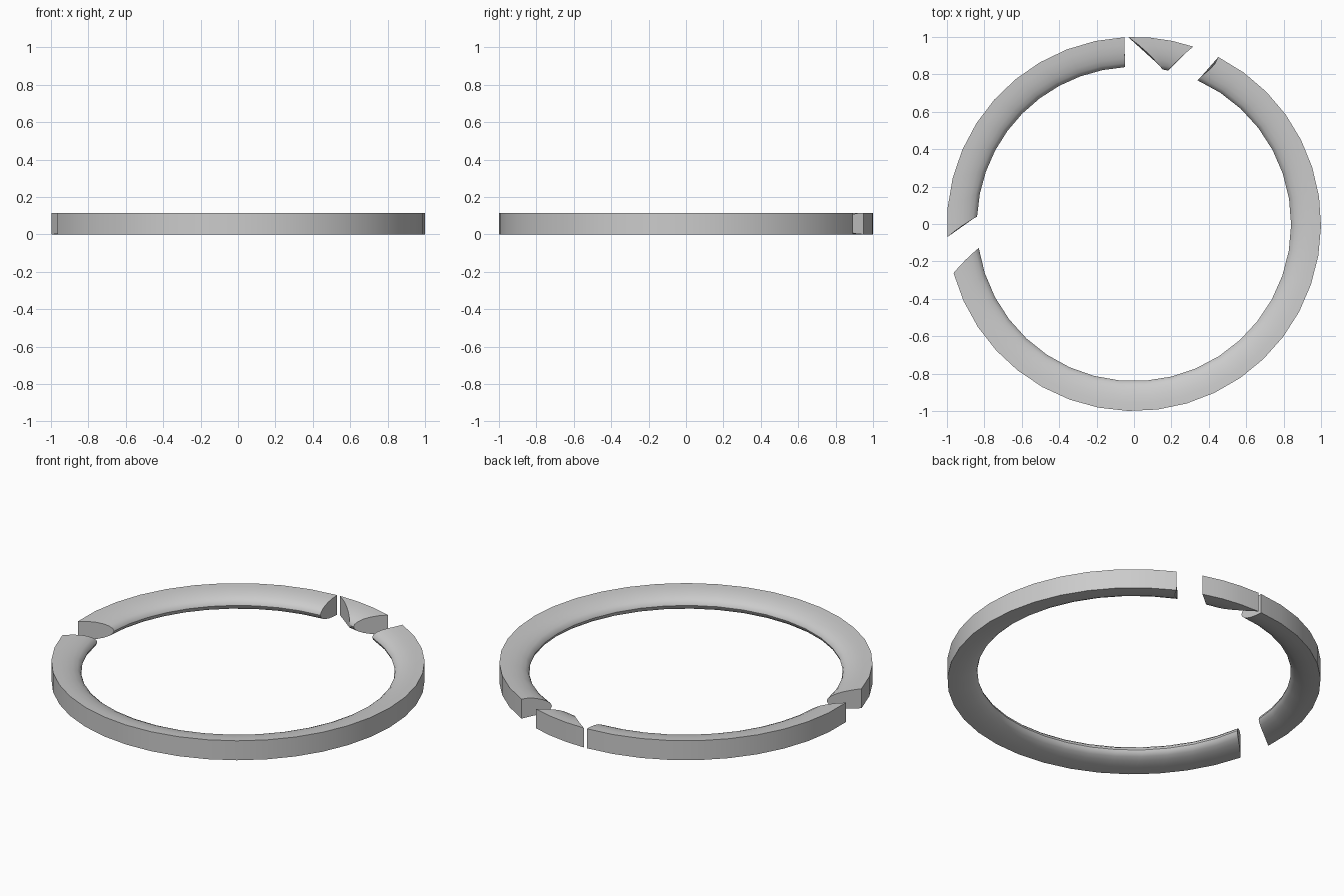
import bpy, bmesh, math

if "Cube" in bpy.data.objects:
    bpy.data.objects.remove(bpy.data.objects["Cube"])

R, W, H = 1.0, 0.16, 0.115   # outer radius, band width, band height
STEP = 9.0                   # degrees per ring segment
N = 12                       # segments on the rounded inner side

# D-shaped section: flat outer wall, half-ellipse bulging inward (depth, z)
section = [(W * math.sin(math.pi * i / N),
            H / 2 + H / 2 * math.cos(math.pi * i / N)) for i in range(N + 1)]


def end_angle(points, d):
    # break line given as (depth fraction, angle) points
    t = d / W
    for (t0, a0), (t1, a1) in zip(points, points[1:]):
        if t <= t1 + 1e-6:
            return a0 + (a1 - a0) * (t - t0) / (t1 - t0)
    return points[-1][1]


def ring_piece(name, start, end):
    # sweep the section between two slanted break lines
    bm = bmesh.new()
    count = max(3, round(abs(end[0][1] - start[0][1]) / STEP))
    rows = []
    for k in range(count + 1):
        row = []
        for d, z in section:
            a0, a1 = end_angle(start, d), end_angle(end, d)
            a = math.radians(a0 + (a1 - a0) * k / count)
            row.append(bm.verts.new(((R - d) * math.cos(a), (R - d) * math.sin(a), z)))
        rows.append(row)
    m = len(section)
    for r0, r1 in zip(rows, rows[1:]):
        for j in range(m):
            bm.faces.new((r0[j], r0[(j + 1) % m], r1[(j + 1) % m], r1[j]))
    # broken end faces
    bm.faces.new(rows[0])
    bm.faces.new(rows[-1])
    bmesh.ops.recalc_face_normals(bm, faces=bm.faces)
    mesh = bpy.data.meshes.new(name)
    bm.to_mesh(mesh)
    bm.free()
    obj = bpy.data.objects.new(name, mesh)
    bpy.context.collection.objects.link(obj)
    bpy.ops.object.select_all(action='DESELECT')
    obj.select_set(True)
    bpy.context.view_layer.objects.active = obj
    bpy.ops.object.shade_smooth_by_angle(angle=math.radians(40))
    return obj


# Short arc at the back left
ring_piece("ring_short_arc", [(0, 92.9), (1, 93.3)], [(0, 184), (1, 177.3)])
# Long arc around the front and right
ring_piece("ring_long_arc", [(0, -164.8), (1, -171.2)],
           [(0, 63.2), (0.35, 63.2), (1, 66.2)])
# Loose wedge-shaped fragment
ring_piece("ring_fragment", [(0, 91.8), (1, 79.5)], [(0, 71.5), (1, 77.5)])
